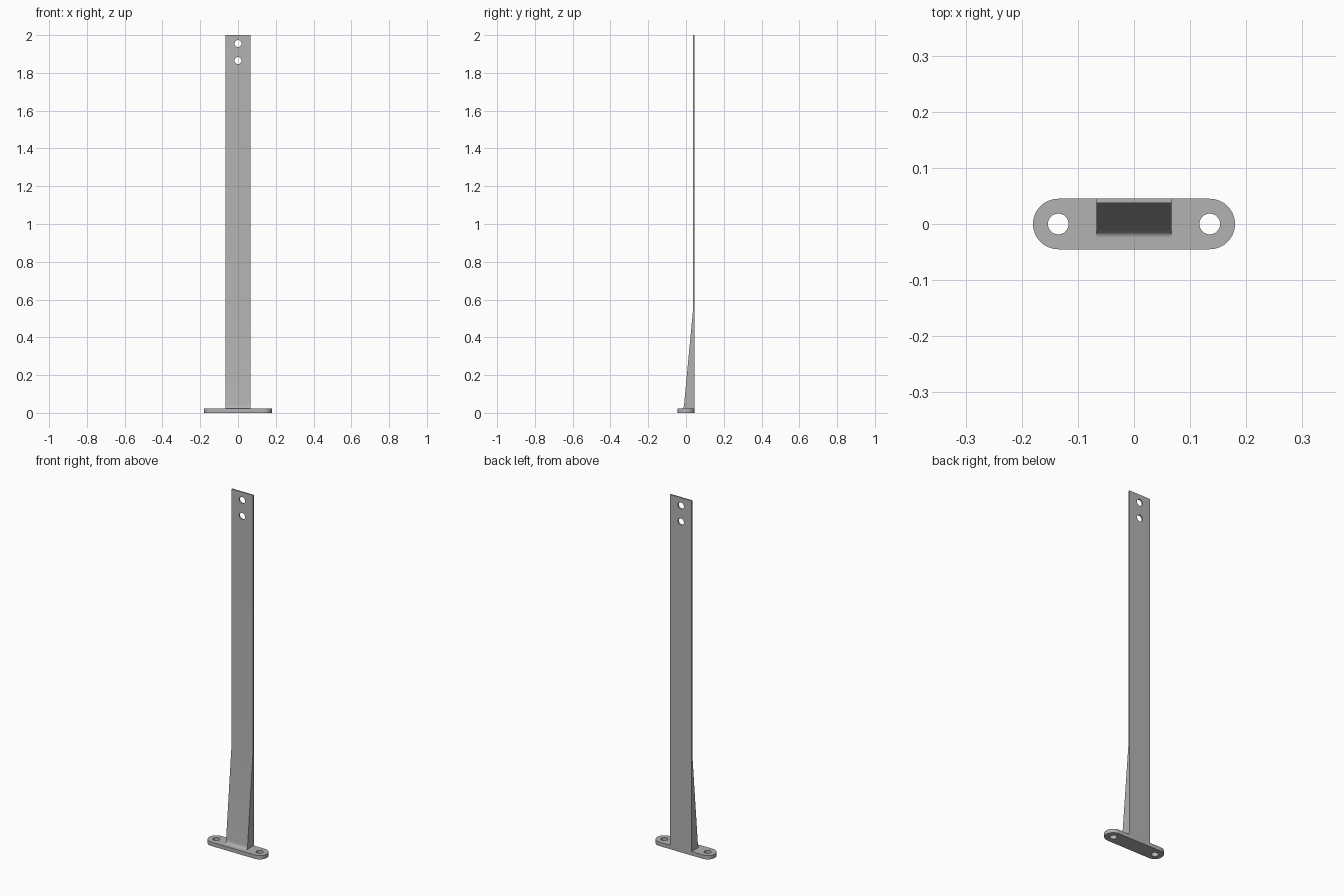
import bpy, bmesh
from math import pi, sin, cos
from mathutils import Matrix, Vector

cube = bpy.data.objects.get("Cube")
if cube:
    bpy.data.objects.remove(cube)

steel = bpy.data.materials.new("grey_steel")
steel.use_nodes = True
GREY = (0.45, 0.45, 0.45, 1)
steel.diffuse_color = GREY
steel.node_tree.nodes["Principled BSDF"].inputs["Base Color"].default_value = GREY

PLATE_T = 0.022      # base plate thickness
HALF_D = 0.045       # base plate half depth
END_X = 0.135        # centre of the rounded ends and their holes
HALF_W = 0.067       # post half width
FRONT_Y = 0.037      # front face of the thin strip
HOLE_R = 0.0185


def prism(name, points, direction):
    """Extrude a closed outline along a direction."""
    bm = bmesh.new()
    face = bm.faces.new([bm.verts.new(p) for p in points])
    grown = bmesh.ops.extrude_face_region(bm, geom=[face])["geom"]
    bmesh.ops.translate(bm, vec=Vector(direction),
                        verts=[v for v in grown if isinstance(v, bmesh.types.BMVert)])
    bmesh.ops.recalc_face_normals(bm, faces=bm.faces)
    mesh = bpy.data.meshes.new(name)
    bm.to_mesh(mesh)
    bm.free()
    obj = bpy.data.objects.new(name, mesh)
    bpy.context.collection.objects.link(obj)
    mesh.materials.append(steel)
    return obj


def drill(obj, centres, rotation):
    """Cut round holes through an object."""
    bm = bmesh.new()
    for c in centres:
        bmesh.ops.create_cone(bm, cap_ends=True, segments=32, radius1=HOLE_R,
                              radius2=HOLE_R, depth=0.1,
                              matrix=Matrix.Translation(c) @ rotation)
    mesh = bpy.data.meshes.new("hole_cutter")
    bm.to_mesh(mesh)
    bm.free()
    mesh.materials.append(steel)
    cutter = bpy.data.objects.new("hole_cutter", mesh)
    cutter.hide_render = True
    bpy.context.collection.objects.link(cutter)
    bpy.context.view_layer.objects.active = obj
    mod = obj.modifiers.new("holes", "BOOLEAN")
    mod.operation = "DIFFERENCE"
    mod.solver = "EXACT"
    mod.object = cutter
    bpy.ops.object.modifier_apply(modifier=mod.name)
    bpy.data.objects.remove(cutter)


def smooth(obj):
    bpy.ops.object.select_all(action="DESELECT")
    obj.select_set(True)
    bpy.context.view_layer.objects.active = obj
    bpy.ops.object.shade_smooth_by_angle(angle=pi / 6)


# Base plate with rounded ends and two bolt holes
N = 24
outline = []
for side, start in ((1, -pi / 2), (-1, pi / 2)):
    for i in range(N + 1):
        a = start + pi * i / N
        outline.append((side * END_X + HALF_D * cos(a), HALF_D * sin(a), 0))
plate = prism("base_plate", outline, (0, 0, PLATE_T))
drill(plate, [(s * END_X, 0, 0) for s in (-1, 1)], Matrix.Identity(4))
smooth(plate)

# Post: thin strip that thickens to a wedge, with a fillet at the foot
foot = Vector((-0.010, 0.045))
corner = Vector((-0.012, PLATE_T))
toe = Vector((-0.024, PLATE_T))
profile = [(HALF_D, PLATE_T), (HALF_D, 2), (FRONT_Y, 2), (FRONT_Y, 0.545)]
for i in range(9):
    t = i / 8
    profile.append(foot * (1 - t) ** 2 + corner * 2 * t * (1 - t) + toe * t ** 2)
post = prism("post", [(-HALF_W, y, z) for y, z in profile], (2 * HALF_W, 0, 0))
drill(post, [(0, 0.041, z) for z in (1.865, 1.955)], Matrix.Rotation(pi / 2, 4, "X"))
smooth(post)
